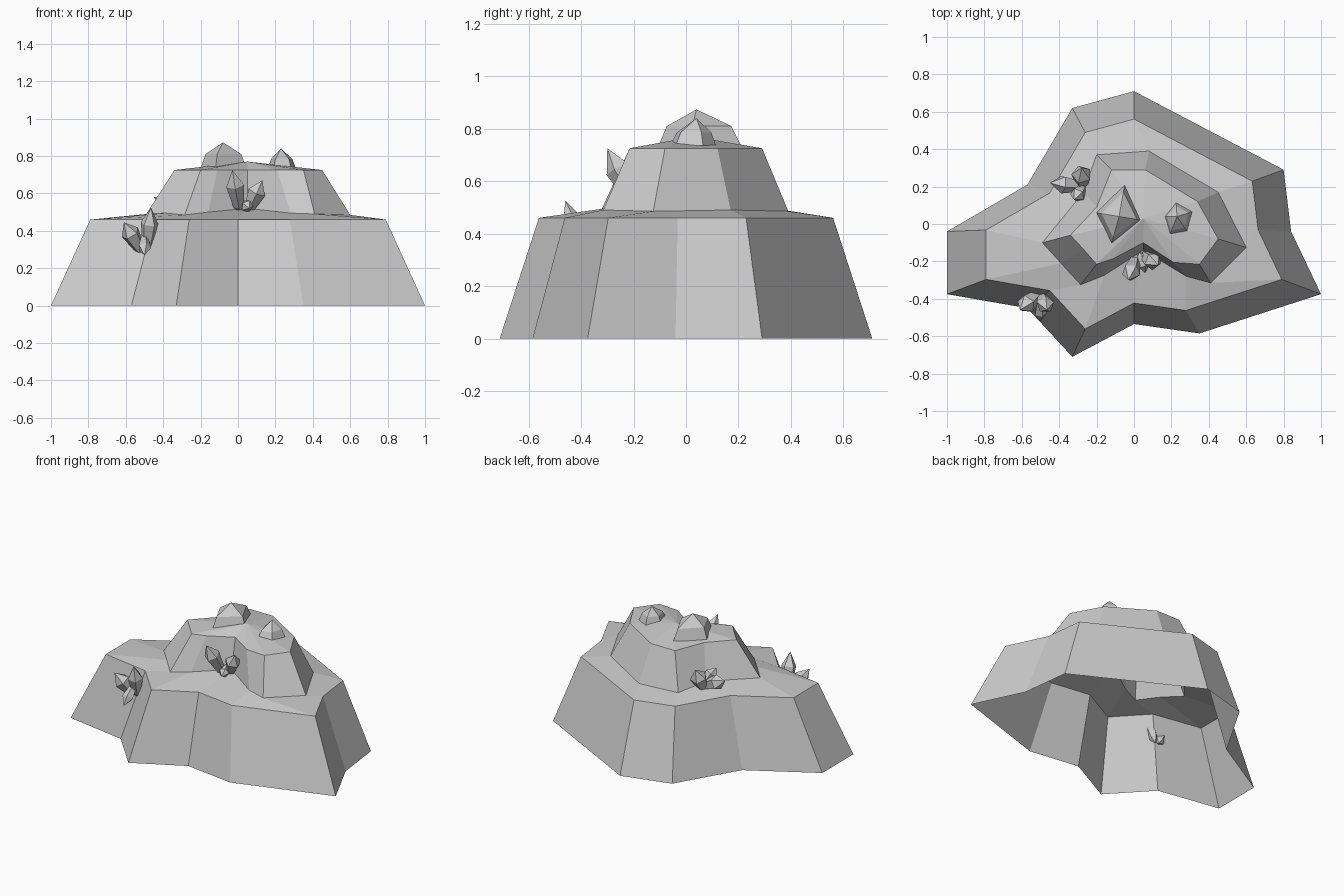
import bpy, math
from mathutils import Vector

if "Cube" in bpy.data.objects:
    bpy.data.objects.remove(bpy.data.objects["Cube"])


def make(name, verts, faces):
    me = bpy.data.meshes.new(name)
    me.from_pydata([tuple(v) for v in verts], [], faces)
    me.update()
    ob = bpy.data.objects.new(name, me)
    bpy.context.collection.objects.link(ob)
    return ob


def loft(rings, apex=None, tail=None):
    """Bridge equal-length rings, with optional closing points."""
    n = len(rings[0])
    verts = [v for r in rings for v in r]
    faces = []
    for k in range(len(rings) - 1):
        for i in range(n):
            j = (i + 1) % n
            faces.append((k * n + i, k * n + j, (k + 1) * n + j, (k + 1) * n + i))
    if apex is not None:
        t = (len(rings) - 1) * n
        verts.append(apex)
        faces += [(t + i, t + (i + 1) % n, len(verts) - 1) for i in range(n)]
    if tail is not None:
        verts.append(tail)
        faces += [((i + 1) % n, i, len(verts) - 1) for i in range(n)]
    return verts, faces


def ring(points, z, s=1.0):
    return [(x * s, y * s, z) for x, y in points]


# Hollow two-tier mound, open underneath
outer = [(-1, -.04), (-1, -.375), (-.57, -.45), (-.33, -.71), (0, -.535), (.35, -.585),
         (1, -.375), (.84, -.04), (.80, .29), (0, .71), (-.33, .62), (-.57, .21)]
foot = [(-.49, -.10, .49), (-.39, -.21, .495), (-.285, -.325, .485), (-.16, -.275, .5),
        (.05, -.14, .52), (.28, -.28, .495), (.41, -.315, .49), (.60, -.125, .485),
        (.45, .17, .49), (.08, .39, .485), (-.20, .37, .49), (-.27, .17, .51)]
crown = [(-.34, -.06), (-.27, -.135), (-.20, -.215), (-.11, -.185), (.05, -.10), (.21, -.205),
         (.35, -.215), (.45, -.08), (.34, .12), (.06, .29), (-.12, .29), (-.20, .09)]
make("rock_mound", *loft([ring(outer, 0), ring(outer, .46, .79), foot, ring(crown, .725)],
                         apex=(.05, .03, .77)))


# Faceted boulders on the summit
def boulder(name, base, z0, z1, apex, s):
    c = Vector(apex)
    upper = [(c.x + (x - c.x) * s, c.y + (y - c.y) * s, z1) for x, y in base]
    make(name, *loft([ring(base, z0), upper], apex=apex))


boulder("large_boulder", [(-.12, -.105), (.045, .02), (-.05, .21), (-.20, .06)],
        .735, .81, (-.08, .04, .873), .78)
boulder("small_boulder", [(.19, -.06), (.285, -.04), (.31, .065), (.225, .115), (.16, .04)],
        .735, .785, (.23, .04, .84), .75)


# Crystal clusters: each crystal runs from a pointed root to a tip
def crystal(name, root, tip, r, sides=5):
    a, b = Vector(root), Vector(tip)
    d = b - a
    q = d.to_track_quat('Z', 'Y')

    def section(t, rad):
        return [a + d * t + q @ Vector((rad * math.cos(2 * math.pi * i / sides),
                                        rad * math.sin(2 * math.pi * i / sides), 0))
                for i in range(sides)]
    make(name, *loft([section(.15, r * .6), section(.65, r)], apex=b, tail=a))


clusters = {
    "side_crystal": [((-.49, -.38, .28), (-.465, -.46, .525), .048),
                     ((-.51, -.37, .28), (-.61, -.46, .445), .052),
                     ((-.50, -.39, .38), (-.50, -.52, .27), .036)],
    "front_crystal": [((.01, -.18, .50), (-.03, -.30, .725), .050),
                      ((.05, -.16, .50), (.13, -.22, .67), .050),
                      ((.03, -.15, .55), (.06, -.26, .52), .034)],
    "back_crystal": [((-.26, .20, .49), (-.45, .22, .58), .050),
                     ((-.28, .20, .46), (-.28, .30, .64), .055),
                     ((-.27, .20, .50), (-.32, .13, .60), .042)],
}
for label, items in clusters.items():
    for i, (root, tip, r) in enumerate(items):
        crystal(f"{label}_{i + 1}", root, tip, r)
